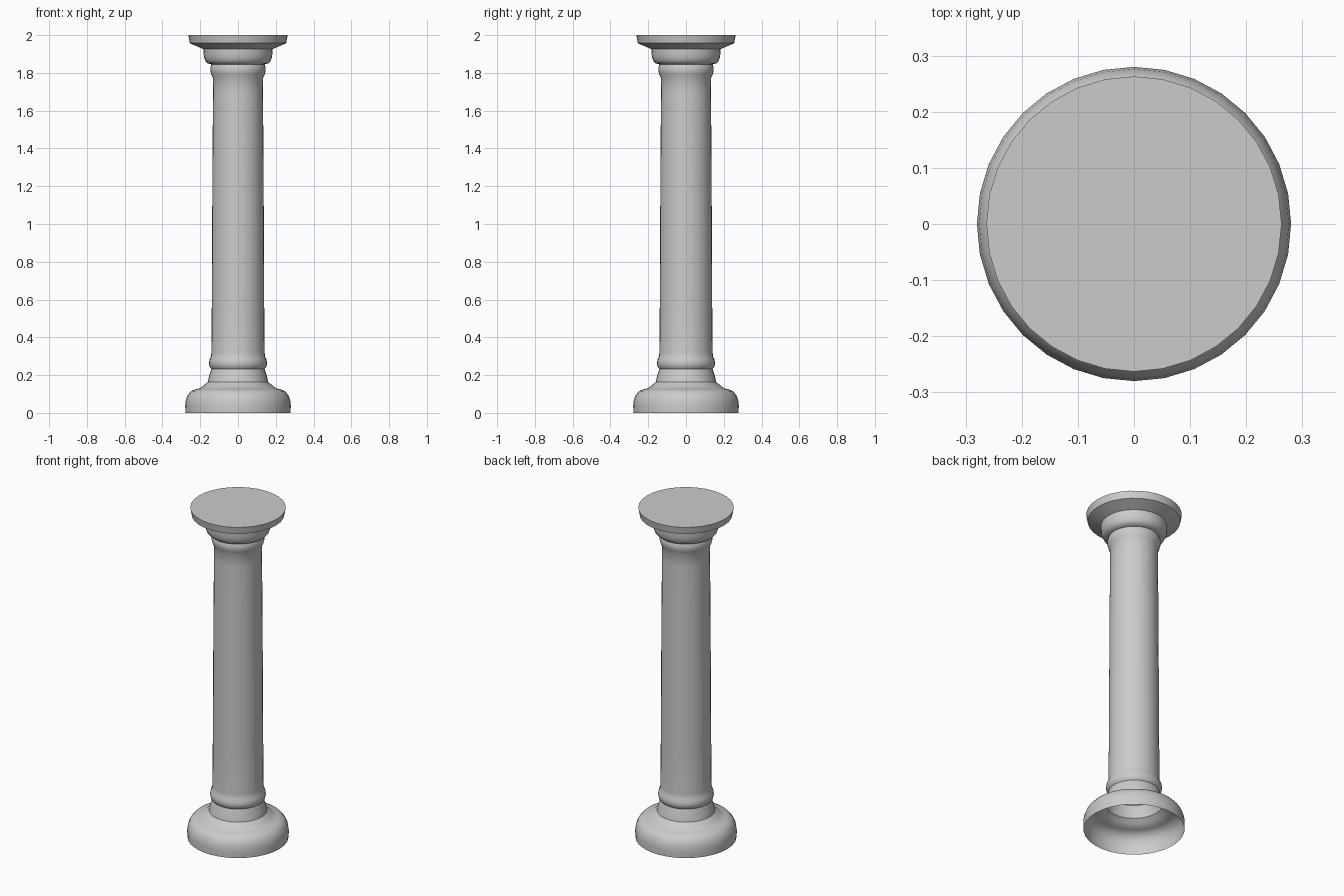
import bpy, bmesh, math

if "Cube" in bpy.data.objects:
    bpy.data.objects.remove(bpy.data.objects["Cube"])

SIDES = 32


def lathe(name, profile, cap_top=False):
    """Revolve (radius, height) points into an open shell, optionally capped."""
    bm = bmesh.new()
    rings = []
    for r, z in profile:
        rings.append([bm.verts.new((r * math.cos(2 * math.pi * i / SIDES),
                                    r * math.sin(2 * math.pi * i / SIDES), z))
                      for i in range(SIDES)])
    for a, b in zip(rings, rings[1:]):
        for i in range(SIDES):
            j = (i + 1) % SIDES
            bm.faces.new((a[i], a[j], b[j], b[i]))
    if cap_top:
        bm.faces.new(rings[-1])
    mesh = bpy.data.meshes.new(name)
    bm.to_mesh(mesh)
    bm.free()
    obj = bpy.data.objects.new(name, mesh)
    bpy.context.collection.objects.link(obj)
    bpy.ops.object.select_all(action='DESELECT')
    obj.select_set(True)
    bpy.context.view_layer.objects.active = obj
    bpy.ops.object.shade_smooth_by_angle(angle=math.radians(32))
    return obj


# Hollow rounded base, open underneath, with its tapered neck
lathe("base", [(0.278, 0), (0.28, 0.04), (0.276, 0.07), (0.266, 0.095),
               (0.249, 0.115), (0.225, 0.125), (0.205, 0.129),
               (0.185, 0.143), (0.16, 0.163), (0.153, 0.195), (0.141, 0.233)])

# Shaft with a rounded ring at the foot and another at the head
lathe("shaft", [(0.141, 0.233), (0.150, 0.243), (0.154, 0.262), (0.151, 0.282),
                (0.143, 0.298), (0.141, 0.32), (0.139, 0.55), (0.137, 0.95),
                (0.135, 1.38), (0.132, 1.70), (0.133, 1.775), (0.141, 1.79),
                (0.146, 1.81), (0.146, 1.83), (0.140, 1.845)])

# Capital: rounded cup, flare and flat round slab
lathe("capital", [(0.140, 1.845), (0.160, 1.85), (0.172, 1.862), (0.179, 1.88),
                  (0.182, 1.90), (0.183, 1.926), (0.255, 1.957), (0.263, 2.0)],
      cap_top=True)
